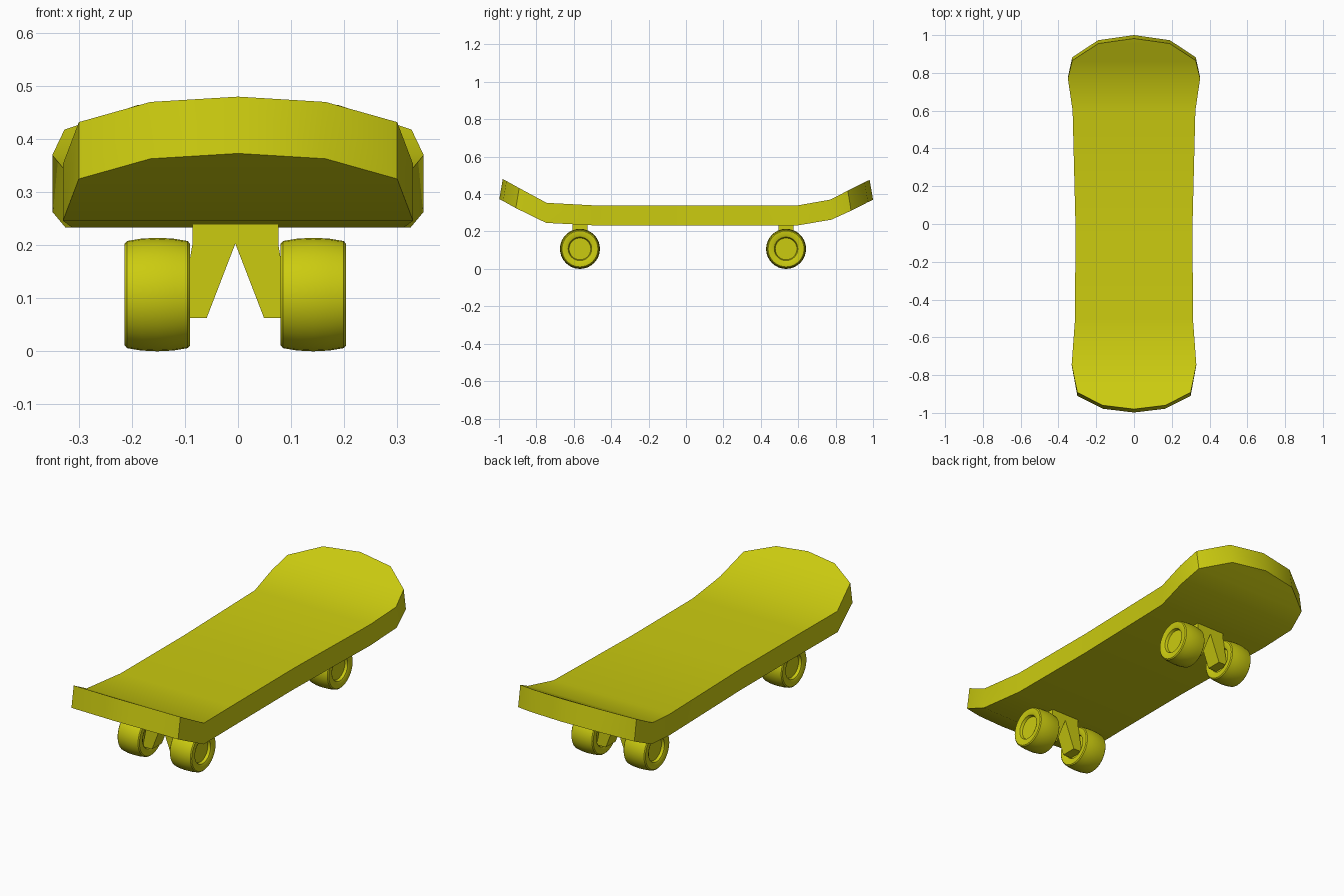
import bpy, bmesh, math

if "Cube" in bpy.data.objects:
    bpy.data.objects.remove(bpy.data.objects["Cube"])

mat = bpy.data.materials.new("olive yellow")
mat.diffuse_color = (0.60, 0.60, 0.005, 1)
mat.use_nodes = True
mat.node_tree.nodes["Principled BSDF"].inputs["Base Color"].default_value = mat.diffuse_color


def finish(name, bm, smooth=None):
    bmesh.ops.recalc_face_normals(bm, faces=bm.faces)
    me = bpy.data.meshes.new(name)
    bm.to_mesh(me)
    bm.free()
    ob = bpy.data.objects.new(name, me)
    bpy.context.collection.objects.link(ob)
    me.materials.append(mat)
    if smooth:
        bpy.ops.object.select_all(action='DESELECT')
        ob.select_set(True)
        bpy.context.view_layer.objects.active = ob
        bpy.ops.object.shade_smooth_by_angle(angle=math.radians(smooth))
    return ob


# Deck: stations of (y, half width, top height), nose and tail curve upward
stations = [(-.98, 0, .48), (-.96, .165, .47), (-.892, .30, .432),
            (-.745, .33, .353), (-.5, .312, .34), (0, .31, .34),
            (.6, .325, .34), (.77, .35, .37), (.865, .327, .418),
            (.955, .19, .464), (.982, 0, .476)]
THICK = .107


def deck():
    bm = bmesh.new()
    rows = []
    for y, w, z in stations:
        lean = .018 * math.copysign(min(1, max(0, (z - .34) / .08)), y)
        sides = [-w, w] if w else [0]
        top = [bm.verts.new((x, y, z)) for x in sides]
        low = [bm.verts.new((x, y + lean, z - THICK)) for x in sides]
        rows.append((top, low))
    for (t0, b0), (t1, b1) in zip(rows, rows[1:]):
        for p, q in ((t0, t1), (b0, b1)):
            bm.faces.new(p + q[::-1])
        for i in (0, -1):
            bm.faces.new((t0[i], t1[i], b1[i], b0[i]))
    finish("deck", bm, 35)


# Wheel: crowned tread with a recessed hub on both sides
half = [(.044, 0), (.044, .058), (.057, .063), (.0615, .073),
        (.0615, .096), (.057, .101), (.03, .1055)]
profile = half + [(0, .107)] + [(-x, r) for x, r in half[::-1]]


def wheel(name, x, y):
    bm = bmesh.new()
    vs = [bm.verts.new((x + a, y, .107 + r)) for a, r in profile]
    es = [bm.edges.new(p) for p in zip(vs, vs[1:])]
    bmesh.ops.spin(bm, geom=vs + es, cent=(x, y, .107), axis=(1, 0, 0),
                   angle=2 * math.pi, steps=32)
    bmesh.ops.remove_doubles(bm, verts=bm.verts, dist=1e-4)
    finish(name, bm, 30)


# Truck: flat base with two splayed legs that reach into the wheel hubs
def truck(name, y):
    bm = bmesh.new()
    right = [(.081, .24), (.081, .201), (.105, .063), (.054, .063)]
    outline = right + [(0, .203)] + [(-x, z) for x, z in right[::-1]]
    f = bm.faces.new([bm.verts.new((CX + x, y - .04, z)) for x, z in outline])
    ext = bmesh.ops.extrude_face_region(bm, geom=[f])
    moved = [v for v in ext["geom"] if isinstance(v, bmesh.types.BMVert)]
    bmesh.ops.translate(bm, verts=moved, vec=(0, .08, 0))
    # extrude_face_region can drop the start cap, so close any open loop
    bmesh.ops.holes_fill(bm, edges=[e for e in bm.edges if e.is_boundary])
    finish(name, bm)


CX = -.005
deck()
for end, y in (("front", -.567), ("back", .535)):
    truck(end + "_truck", y)
    for side, s in (("left", -1), ("right", 1)):
        wheel(f"{end}_{side}_wheel", CX + s * .147, y)
